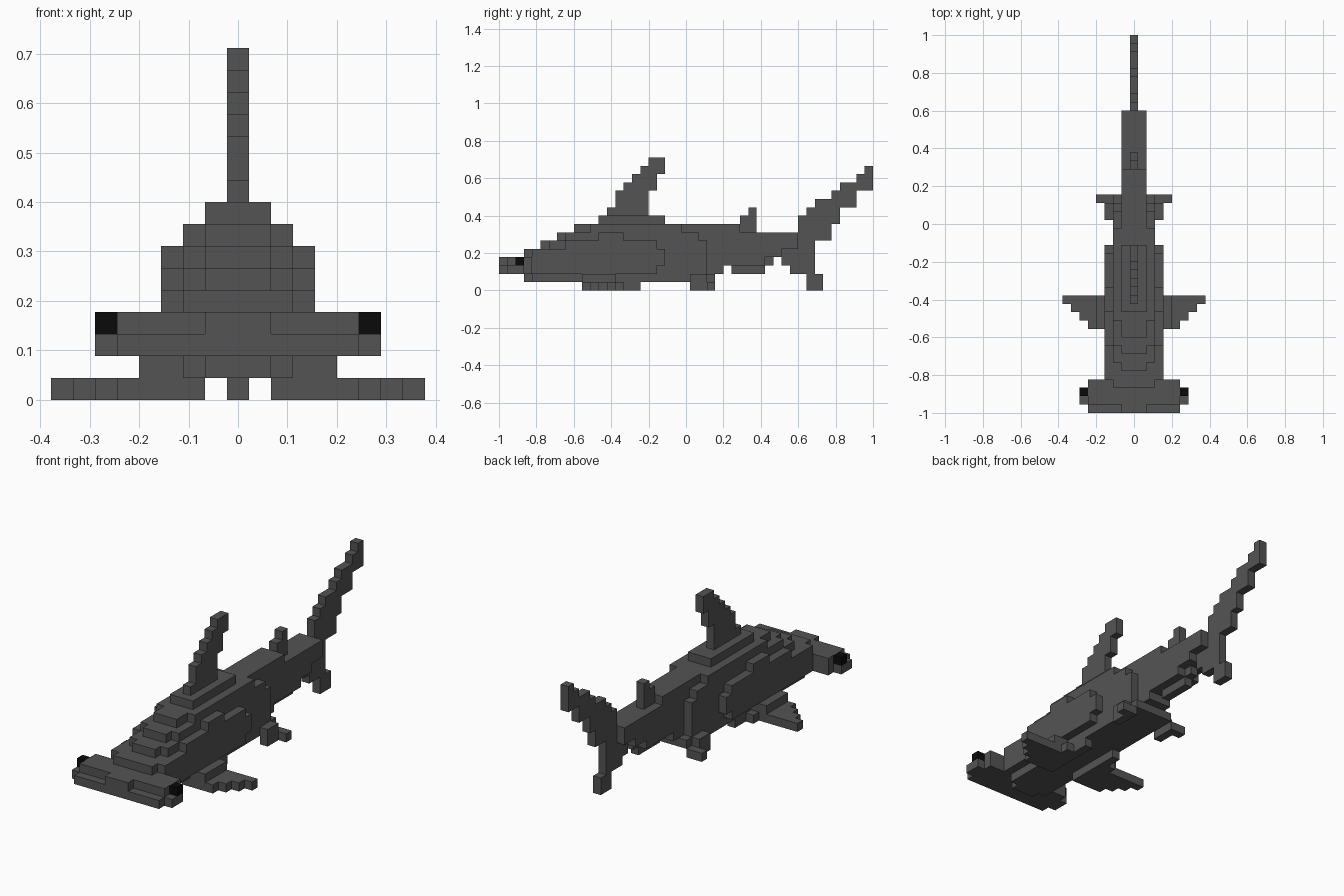
import bpy, bmesh
from mathutils import Vector

if "Cube" in bpy.data.objects:
    bpy.data.objects.remove(bpy.data.objects["Cube"], do_unlink=True)

V = 2 / 45          # block size; the model is 45 blocks long


def material(name, value):
    m = bpy.data.materials.new(name)
    m.use_nodes = True
    m.diffuse_color = (value, value, value, 1)
    bsdf = m.node_tree.nodes["Principled BSDF"]
    bsdf.inputs["Base Color"].default_value = (value, value, value, 1)
    bsdf.inputs["Roughness"].default_value = 0.9
    return m


grey = material("shark_grey", 0.088)
black = material("eye_black", 0.003)

taken = set()       # every filled block
parts = {}          # part name -> its own blocks


def add(name, inner, outer, rows):
    """Fill rows (level, first, last) for inner <= |x| <= outer, on both sides."""
    own = parts.setdefault(name, set())
    for k, j0, j1 in rows:
        for j in range(j0, j1 + 1):
            for a in range(inner, outer + 1):
                for i in (a, -a):
                    if (i, j, k) not in taken:
                        taken.add((i, j, k))
                        own.add((i, j, k))


# Eyes at the ends of the hammer
add("eyes", 6, 6, [(3, 2, 2)])

# Hammer-shaped head
add("hammer_head", 0, 5, [(2, 0, 3), (3, 1, 3)])
add("hammer_head", 6, 6, [(2, 1, 2)])
add("hammer_head", 0, 1, [(3, 0, 0)])

# Body: nested layers, narrow and long to wide and short
add("body", 0, 1, [(1, 3, 25), (2, 3, 26), (3, 3, 31), (4, 3, 33),
                   (5, 5, 35), (6, 7, 35), (7, 9, 28), (8, 12, 19)])
add("body", 2, 2, [(1, 4, 22), (2, 3, 24), (3, 3, 24), (4, 3, 24),
                   (5, 6, 24), (6, 8, 23), (7, 11, 21)])
add("body", 3, 3, [(2, 4, 18), (3, 4, 19), (4, 4, 19), (5, 8, 18), (6, 12, 14)])

# Dorsal fins and anal fin
add("dorsal_fin", 0, 0, [(9, 13, 17), (10, 14, 17), (11, 14, 17), (12, 15, 18),
                         (13, 16, 18), (14, 17, 19), (15, 18, 19)])
add("rear_dorsal_fin", 0, 0, [(7, 29, 30), (8, 29, 30), (9, 30, 30)])
add("anal_fin", 0, 0, [(3, 27, 32), (2, 28, 31)])

# Tail fin
add("tail_fin", 0, 0, [(0, 37, 38), (1, 37, 38), (2, 35, 37), (3, 34, 37),
                       (4, 34, 37), (5, 36, 37), (6, 36, 39), (7, 36, 39),
                       (8, 36, 40), (9, 37, 40), (10, 38, 42), (11, 40, 42),
                       (12, 41, 44), (13, 43, 44), (14, 44, 44)])

# Pectoral fins: swept front edge, straight rear edge
for a, first in ((5, 10), (6, 11), (7, 12), (8, 13)):
    add("pectoral_fins", a, a, [(0, first, 13)])
add("pectoral_fins", 4, 4, [(0, 10, 13), (1, 10, 13)])
add("pectoral_fins", 3, 3, [(0, 10, 14), (1, 10, 13)])
add("pectoral_fins", 2, 2, [(0, 10, 16)])

# Pelvic fins
add("pelvic_fins", 2, 2, [(1, 23, 25)])
add("pelvic_fins", 3, 3, [(1, 23, 24), (0, 23, 25)])
add("pelvic_fins", 4, 4, [(0, 25, 25)])

SIDES = [Vector(d) for d in ((1, 0, 0), (-1, 0, 0), (0, 1, 0),
                             (0, -1, 0), (0, 0, 1), (0, 0, -1))]


def build(name, cells, mat):
    """Skin the exposed sides of the blocks and merge the flat areas."""
    bm = bmesh.new()
    cache = {}

    def vert(p):
        key = tuple(round(c * 2) for c in p)
        if key not in cache:
            cache[key] = bm.verts.new((p.x * V, (p.y - 22) * V, (p.z + 0.5) * V))
        return cache[key]

    for cell in sorted(cells):
        c = Vector(cell)
        for n in SIDES:
            if tuple(int(q) for q in c + n) in taken:
                continue
            u = Vector((n.y, n.z, n.x))
            w = n.cross(u)
            bm.faces.new([vert(c + (n + u * s + w * t) / 2)
                          for s, t in ((-1, -1), (1, -1), (1, 1), (-1, 1))])
    bmesh.ops.dissolve_limit(bm, angle_limit=0.01, verts=bm.verts[:], edges=bm.edges[:])
    me = bpy.data.meshes.new(name)
    bm.to_mesh(me)
    bm.free()
    me.materials.append(mat)
    bpy.context.scene.collection.objects.link(bpy.data.objects.new(name, me))


for part, cells in parts.items():
    build(part, cells, black if part == "eyes" else grey)
